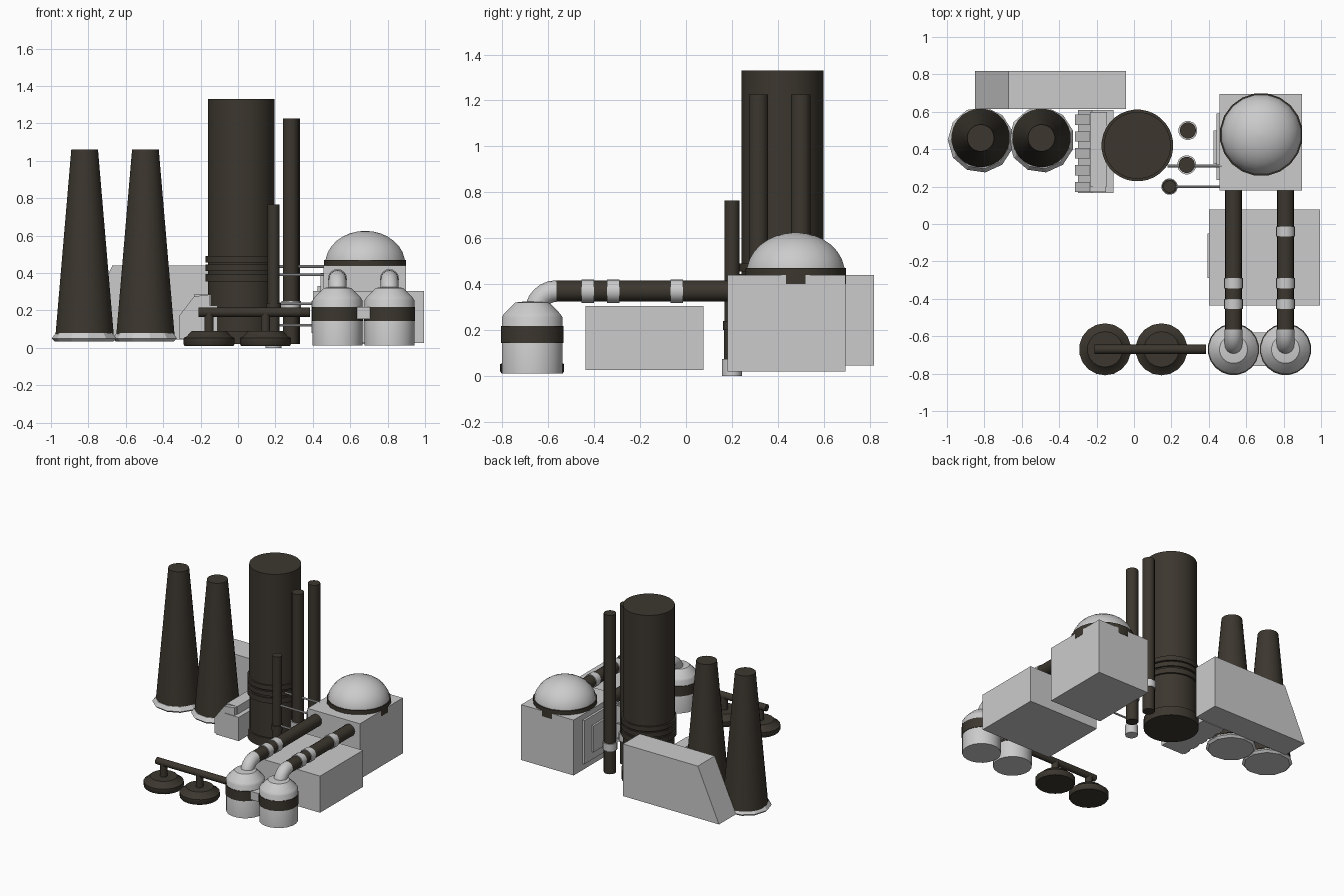
import bpy, bmesh, math
from mathutils import Vector

if "Cube" in bpy.data.objects:
    bpy.data.objects.remove(bpy.data.objects["Cube"])


def material(name, rgb):
    m = bpy.data.materials.new(name)
    m.diffuse_color = (*rgb, 1)
    m.use_nodes = True
    m.node_tree.nodes["Principled BSDF"].inputs["Base Color"].default_value = m.diffuse_color
    return m


DARK = material("dark_metal", (0.045, 0.038, 0.028))
LIGHT = material("light_shell", (0.72, 0.72, 0.72))


def finish(name, bm, mat=None, smooth=False):
    bmesh.ops.recalc_face_normals(bm, faces=bm.faces)
    me = bpy.data.meshes.new(name)
    bm.to_mesh(me)
    bm.free()
    ob = bpy.data.objects.new(name, me)
    bpy.context.collection.objects.link(ob)
    if mat:
        me.materials.append(mat)
    if smooth:
        bpy.ops.object.select_all(action='DESELECT')
        ob.select_set(True)
        bpy.context.view_layer.objects.active = ob
        bpy.ops.object.shade_smooth_by_angle(angle=math.radians(35))
    return ob


def skin(name, rings, mat, smooth=True):
    """Join equal-sized rings of points into a closed tube."""
    bm = bmesh.new()
    vs = [[bm.verts.new(p) for p in r] for r in rings]
    n = len(vs[0])
    for a, b in zip(vs, vs[1:]):
        for i in range(n):
            j = (i + 1) % n
            bm.faces.new((a[i], a[j], b[j], b[i]))
    bm.faces.new(vs[0][::-1])
    bm.faces.new(vs[-1])
    return finish(name, bm, mat, smooth)


def lathe(name, x, y, profile, mat=None, n=24, smooth=True):
    """Turn (radius, height) points about a vertical axis."""
    ang = [2 * math.pi * (i + 0.5) / n for i in range(n)]
    return skin(name, [[(x + r * math.cos(a), y + r * math.sin(a), z) for a in ang]
                       for r, z in profile], mat, smooth)


def pipe(name, p, q, r, mat=DARK, n=16):
    p, q = Vector(p), Vector(q)
    rot = (q - p).to_track_quat('Z', 'Y')
    ring = [rot @ Vector((r * math.cos(2 * math.pi * i / n), r * math.sin(2 * math.pi * i / n), 0))
            for i in range(n)]
    return skin(name, [[p + v for v in ring], [q + v for v in ring]], mat)


def extrude_y(name, profile, y0, y1, mat=None):
    return skin(name, [[(x, y, z) for x, z in profile] for y in (y0, y1)], mat, False)


def box(name, x0, x1, y0, y1, z0, z1, mat=None):
    return extrude_y(name, [(x0, z0), (x1, z0), (x1, z1), (x0, z1)], y0, y1, mat)


# Main chimney with base and bands
lathe("main_chimney", 0.018, 0.42, [
    (0.19, 0.02), (0.19, 0.09), (0.178, 0.09), (0.178, 0.355), (0.192, 0.355), (0.192, 0.395),
    (0.18, 0.395), (0.18, 0.41), (0.192, 0.41), (0.192, 0.445), (0.18, 0.445), (0.18, 0.455),
    (0.192, 0.455), (0.192, 0.49), (0.179, 0.49), (0.179, 1.33)], DARK, 32)

# Tapered cooling stacks on faceted footings
for i, x in enumerate((-0.82, -0.495)):
    lathe(f"tapered_stack_{i}", x, 0.46, [(0.157, 0.07), (0.072, 1.06)], DARK, 24)
    lathe(f"stack_footing_{i}", x, 0.45, [(0.16, 0.035), (0.176, 0.05), (0.155, 0.078)],
          LIGHT, 11, False)

# Slim exhaust stacks
for i, (x, y) in enumerate(((0.288, 0.50), (0.282, 0.316))):
    lathe(f"slim_stack_{i}", x, y, [(0.043, 0.02), (0.043, 1.225)], DARK, 16)
    lathe(f"slim_stack_collar_{i}", x, y, [(0.051, 0.195), (0.051, 0.25)], LIGHT, 16)
lathe("short_stack", 0.19, 0.20, [(0.033, 0.07), (0.033, 0.765)], DARK, 16)
lathe("short_stack_collar", 0.19, 0.20, [(0.04, 0.20), (0.04, 0.24)], DARK, 16)
lathe("short_stack_base", 0.19, 0.20, [(0.044, 0), (0.044, 0.075)], LIGHT, 16)

# Domed building
box("dome_building", 0.457, 0.897, 0.18, 0.695, 0.02, 0.44)
lathe("dome_ring", 0.68, 0.478, [(0.222, 0.40), (0.222, 0.47)], DARK, 20)
dome = [(0.216 * math.cos(a), 0.45 + 0.175 * math.sin(a))
        for a in [math.radians(t) for t in (0, 8, 20, 32, 44, 56, 67, 78, 88)]]
lathe("dome", 0.68, 0.478, dome, LIGHT, 20)
box("building_side_panel", 0.44, 0.46, 0.235, 0.59, 0.07, 0.40)
box("building_side_hatch", 0.425, 0.445, 0.32, 0.50, 0.13, 0.33)

# Low hall with side plate
box("low_hall", 0.40, 0.995, -0.437, 0.077, 0.027, 0.305)
box("low_hall_plate", 0.392, 0.405, -0.29, -0.05, 0.08, 0.25)

# Back hall with sloped end
extrude_y("back_hall", [(-0.043, 0.045), (-0.85, 0.045), (-0.672, 0.44), (-0.043, 0.44)],
          0.615, 0.818)

# Stepped machine house with sloping ribs
extrude_y("machine_house", [(-0.11, 0.045), (-0.30, 0.045), (-0.30, 0.15), (-0.225, 0.225),
                            (-0.11, 0.225)], 0.165, 0.61)
box("machine_house_top", -0.235, -0.145, 0.20, 0.60, 0.22, 0.285)
for i in range(5):
    y = 0.17 + i * 0.09
    extrude_y(f"machine_rib_{i}", [(-0.23, 0.05), (-0.315, 0.05), (-0.335, 0.21), (-0.315, 0.225),
                                   (-0.235, 0.275), (-0.16, 0.285), (-0.16, 0.05)][0:2] +
              [(-0.315, 0.17), (-0.235, 0.275), (-0.15, 0.285), (-0.15, 0.05)], y, y + 0.055)

# Tanks, elbows, feed pipes and their collars
for i, x in enumerate((0.532, 0.81)):
    lathe(f"tank_{i}", x, -0.67, [(0.134, 0.012), (0.134, 0.255), (0.125, 0.27), (0.09, 0.305),
                                  (0.075, 0.32), (0.03, 0.325)], LIGHT, 20)
    lathe(f"tank_band_{i}", x, -0.67, [(0.138, 0.143), (0.138, 0.218)], DARK, 20)
    rings = []
    for t in [None] + list(range(0, 91, 15)):
        a = math.radians(t or 0)
        c = Vector((x, -0.655 + 0.09 * (1 - math.cos(a)), 0.28 + 0.09 * math.sin(a)))
        if t is None:
            c.z -= 0.02
        out = Vector((0, -math.cos(a), math.sin(a)))
        rings.append([c + 0.047 * (math.cos(b) * Vector((1, 0, 0)) + math.sin(b) * out)
                      for b in [2 * math.pi * k / 16 for k in range(16)]])
    skin(f"tank_elbow_{i}", rings, LIGHT)
    pipe(f"feed_pipe_{i}", (x, -0.566, 0.37), (x, 0.19, 0.37), 0.045)
    for k, y in enumerate((-0.427, -0.317, -0.04)[:2 + i]):
        pipe(f"pipe_collar_{i}_{k}", (x, y - 0.027, 0.37), (x, y + 0.027, 0.37), 0.051, LIGHT)
box("tank_connector", 0.637, 0.705, -0.76, -0.58, 0.155, 0.218, LIGHT)

# Ground discs with stems and shared pipe
for i, x in enumerate((-0.155, 0.147)):
    lathe(f"ground_disc_{i}", x, -0.67, [(0.132, 0.01), (0.139, 0.02), (0.139, 0.052), (0.12, 0.062),
                                         (0.095, 0.09), (0.025, 0.09), (0.025, 0.19)], DARK, 18)
pipe("disc_pipe", (-0.21, -0.67, 0.19), (0.385, -0.67, 0.19), 0.025)

# Thin service lines between stacks and domed building
for i, (x, y, z) in enumerate(((0.18, 0.31, 0.435), (0.19, 0.20, 0.39), (0.19, 0.20, 0.235),
                               (0.19, 0.20, 0.12))):
    pipe(f"service_line_{i}", (x, y, z), (0.47, y, z), 0.007, None, 8)
